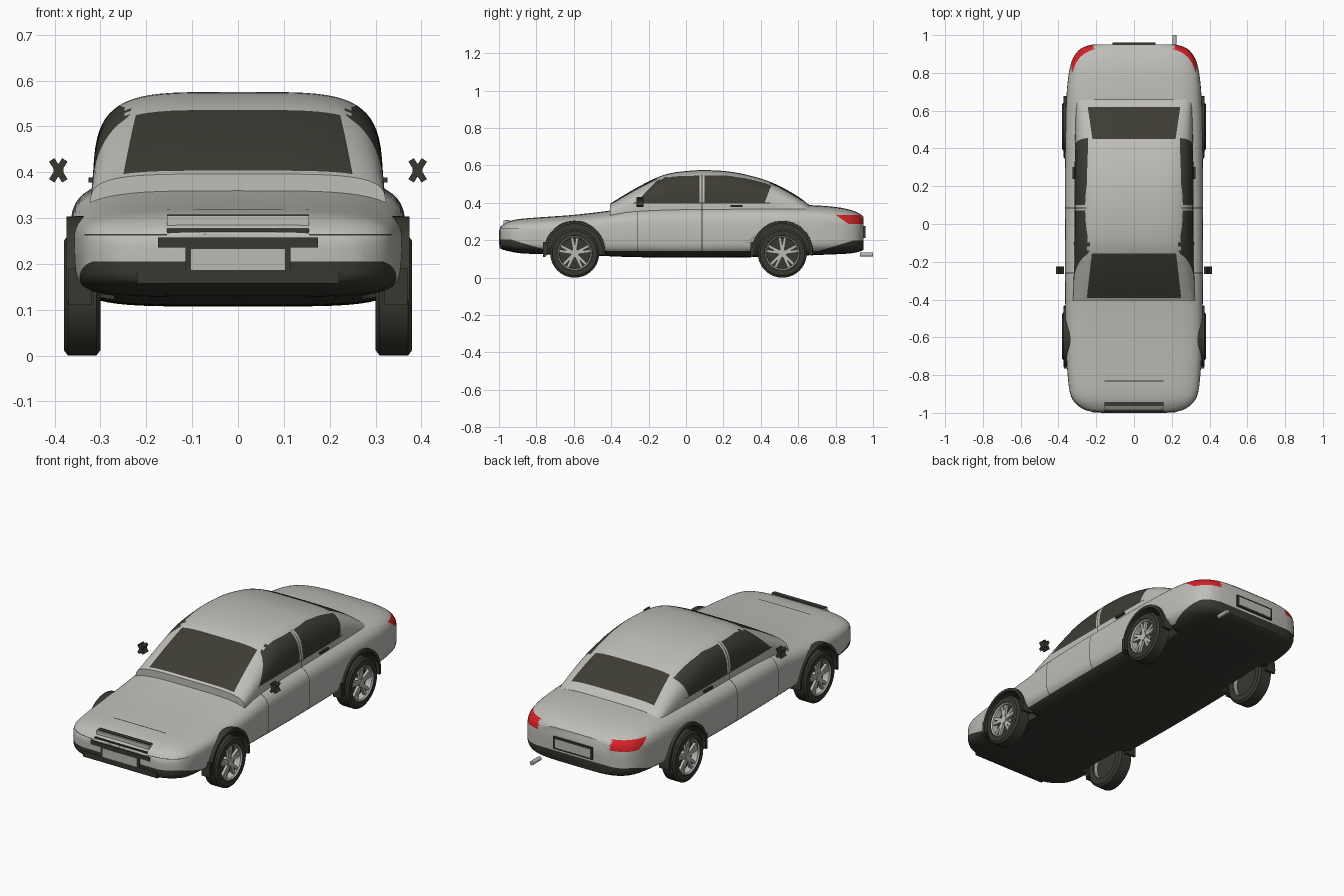
import bpy, bmesh
from math import sin, cos, pi, radians
from mathutils import Vector, Matrix

cube = bpy.data.objects.get("Cube")
if cube:
    bpy.data.objects.remove(cube, do_unlink=True)


def material(name, rgb):
    m = bpy.data.materials.new(name)
    m.use_nodes = True
    m.diffuse_color = (*rgb, 1)
    m.node_tree.nodes["Principled BSDF"].inputs["Base Color"].default_value = (*rgb, 1)
    return m


PAINT = material("silver paint", (.52, .51, .48))
BLACK = material("black trim", (.04, .039, .03))
GLASS = material("dark glass", (.047, .045, .034))
RED = material("red lamp", (.65, .015, .02))
METAL = material("light alloy", (.5, .49, .47))


def make(name, bm, mats, angle=35):
    bmesh.ops.recalc_face_normals(bm, faces=bm.faces)
    me = bpy.data.meshes.new(name)
    bm.to_mesh(me)
    bm.free()
    for m in mats:
        me.materials.append(m)
    ob = bpy.data.objects.new(name, me)
    bpy.context.collection.objects.link(ob)
    bpy.ops.object.select_all(action='DESELECT')
    ob.select_set(True)
    bpy.context.view_layer.objects.active = ob
    bpy.ops.object.shade_smooth_by_angle(angle=radians(angle))
    return ob


def loft(rings, cyclic=False):
    """Skin a list of closed rings; cap the ends unless cyclic."""
    bm = bmesh.new()
    rows = [[bm.verts.new(p) for p in r] for r in rings]
    pairs = list(zip(rows, rows[1:])) + ([(rows[-1], rows[0])] if cyclic else [])
    for a, b in pairs:
        for i in range(len(a)):
            j = (i + 1) % len(a)
            bm.faces.new((a[i], a[j], b[j], b[i]))
    if not cyclic:
        bm.faces.new(rows[0])
        bm.faces.new(rows[-1])
    bmesh.ops.recalc_face_normals(bm, faces=bm.faces)
    return bm


def smooth_rows(rows, steps=4):
    """Catmull-Rom interpolation between station rows."""
    p = [rows[0]] + rows + [rows[-1]]
    out = []
    for a, b, c, d in zip(p, p[1:], p[2:], p[3:]):
        for k in range(steps):
            t = k / steps
            out.append([.5 * (2*q + (r-o)*t + (2*o-5*q+4*r-s)*t*t + (3*q-o-3*r+s)*t**3)
                        for o, q, r, s in zip(a, b, c, d)])
    return out + [rows[-1]]


def power(v, n):
    return abs(v) ** (2 / n) * (1 if v >= 0 else -1)


def paint(bm, axes, poly, index, test):
    """Cut a convex outline into the faces passing test and recolour the inside."""
    region = [f for f in bm.faces if test(f.calc_center_median(), f.normal)]
    mid = [sum(p[k] for p in poly) / len(poly) for k in (0, 1)]
    planes = []
    for p, q in zip(poly, poly[1:] + poly[:1]):
        co, no, inner = Vector(), Vector(), Vector()
        for k, ax in enumerate(axes):
            co[ax], inner[ax] = p[k], mid[k]
        no[axes[0]], no[axes[1]] = q[1] - p[1], p[0] - q[0]
        if (inner - co).dot(no) > 0:
            no = -no
        planes.append((co, no))
        geom = set(region)
        for f in region:
            geom.update(f.edges)
            geom.update(f.verts)
        bmesh.ops.bisect_plane(bm, geom=list(geom), dist=1e-6, plane_co=co, plane_no=no)
        bm.normal_update()
        region = [f for f in bm.faces if test(f.calc_center_median(), f.normal)]
    for f in region:
        c = f.calc_center_median()
        if all((c - co).dot(no) < 0 for co, no in planes):
            f.material_index = index


def rect(a0, a1, b0, b1):
    return [(a0, b0), (a1, b0), (a1, b1), (a0, b1)]


def box(name, center, size, mat, rot=None):
    bm = bmesh.new()
    bmesh.ops.create_cube(bm, size=1, matrix=Matrix.Translation(center) @ (rot or Matrix()) @ Matrix.Diagonal((*size, 1)))
    return make(name, bm, [mat])


def rod(bm, p, q, r, n=32):
    d = Vector(q) - Vector(p)
    m = Matrix.Translation((Vector(p) + Vector(q)) / 2) @ d.to_track_quat('Z', 'Y').to_matrix().to_4x4()
    return bmesh.ops.create_cone(bm, cap_ends=True, segments=n, radius1=r, radius2=r, depth=d.length, matrix=m)


def lathe(profile, center, side, n=40):
    """Spin an (x, radius) outline around the axle."""
    return loft([[(side * x, center[0] + r * cos(a), center[1] + r * sin(a)) for x, r in profile]
                 for a in (2 * pi * i / n for i in range(n))], cyclic=True)


# Lower body: y, half width, top, bottom
STATIONS = [[-.995, .22, .265, .16], [-.98, .27, .282, .15], [-.94, .318, .303, .14],
            [-.88, .342, .315, .13], [-.75, .355, .325, .125], [-.6, .362, .336, .12],
            [-.42, .364, .357, .115], [-.28, .365, .38, .11], [0, .366, .39, .107], [.4, .364, .392, .11],
            [.66, .358, .388, .12], [.8, .345, .378, .125], [.88, .322, .362, .13],
            [.93, .28, .342, .14], [.95, .22, .325, .15]]


def body_ring(y, w, top, bot, n=56):
    zc, h = (top + bot) / 2, (top - bot) / 2
    return [(w * power(cos(a), 4 if sin(a) > 0 else 5), y, zc + h * power(sin(a), 4 if sin(a) > 0 else 5))
            for a in (2 * pi * i / n for i in range(n))]


bm = loft([body_ring(*r) for r in smooth_rows(STATIONS)])
everywhere = lambda c, n: True
on_side = lambda c, n: abs(c.x) > .28 and abs(n.x) > .3
for y in (-.26, .085):                                   # door gaps
    paint(bm, (1, 2), rect(y - .002, y + .002, .1, .37), 1, on_side)
paint(bm, (0, 1), rect(-.155, .155, -.835, -.829), 1, lambda c, n: n.z > .5 and c.y < -.7)
for s in (1, -1):                                        # lamp edges and rear lamps
    paint(bm, (0, 2), rect(s * .155, s * .335, .262, .265), 1, lambda c, n: c.y < -.86 and c.x * s > .1)
    paint(bm, (1, 2), [(.8, .336), (.87, .287), (1, .287), (1, .336)], 2,
          lambda c, n: c.y > .75 and c.x * s > .215)
paint(bm, (1, 2), rect(-1.2, 1.2, 0, .142), 1, everywhere)
paint(bm, (1, 2), [(-1.1, .205), (-.94, .205), (-.72, .14), (-.72, 0), (-1.1, 0)], 1, lambda c, n: c.y < -.6)
paint(bm, (1, 2), [(1.1, .2), (.9, .2), (.7, .14), (.7, 0), (1.1, 0)], 1, lambda c, n: c.y > .6)
body = make("body", bm, [PAINT, BLACK, RED])

# Wheel wells
AXLES = [(-.595, .131), (.515, .131)]
bm = bmesh.new()
for y, z in AXLES:
    for s in (1, -1):
        rod(bm, (s * .27, y, z + .01), (s * .5, y, z + .01), .152, 48)
for f in bm.faces:
    f.material_index = 1
cutter = make("wheel_well_cutter", bm, [PAINT, BLACK, RED])
cutter.hide_render = True
mod = body.modifiers.new("wheel wells", 'BOOLEAN')
mod.object, mod.operation, mod.solver = cutter, 'DIFFERENCE', 'EXACT'
bpy.context.view_layer.objects.active = body
bpy.ops.object.modifier_apply(modifier=mod.name)
bpy.data.objects.remove(cutter, do_unlink=True)

# Cabin: y, half width, top
ROOF = [[-.405, .323, .396], [-.3, .32, .46], [-.2, .318, .514], [-.12, .317, .549], [-.03, .316, .567],
        [.1, .316, .575], [.25, .315, .565], [.4, .313, .53], [.5, .311, .49], [.6, .309, .433], [.66, .308, .388]]
BASE = .31


def cabin_ring(y, w, top, n=36):
    return [(w * power(cos(a), 4.5), y, BASE + (top - BASE) * power(sin(a), 4.5))
            for a in (pi * i / n for i in range(n + 1))]


bm = loft([cabin_ring(*r) for r in smooth_rows(ROOF)])
flank = lambda c, n: abs(c.x) > .24 and abs(n.x) > .2
paint(bm, (0, 1), [(-.25, -.393), (.25, -.393), (.223, -.155), (-.223, -.155)], 1,
      lambda c, n: n.z > .3 and c.y < 0)
paint(bm, (0, 1), [(-.22, .45), (.22, .45), (.245, .62), (-.245, .62)], 1, lambda c, n: n.z > .3 and c.y > .35)
paint(bm, (1, 2), [(-.27, .4), (.072, .4), (.072, .546), (-.12, .54), (-.16, .515)], 1, flank)
paint(bm, (1, 2), [(.1, .4), (.42, .4), (.46, .505), (.38, .522), (.22, .546), (.1, .546)], 1, flank)
paint(bm, (1, 2), rect(.083, .087, .35, .55), 1, flank)
paint(bm, (1, 2), rect(-.28, .45, .397, .401), 1, flank)
make("cabin", bm, [PAINT, GLASS])

# Wheels, arches and flaps
TYRE = [(.3, .088), (.3, .119), (.309, .131), (.371, .131), (.38, .119), (.38, .094), (.366, .088)]
RIM = [(.305, .09), (.305, .084), (.365, .082), (.374, .084), (.379, .09), (.374, .096)]
for (y, z), end in zip(AXLES, ("front", "rear")):
    for s, hand in ((1, "left"), (-1, "right")):
        tag = end + "_" + hand
        make("tyre_" + tag, lathe(TYRE, (y, z), s), [BLACK])
        make("rim_" + tag, lathe(RIM, (y, z), s), [METAL])
        bm = bmesh.new()
        rod(bm, (s * .325, y, z), (s * .34, y, z), .084)
        make("brake_disc_" + tag, bm, [BLACK])
        bm = bmesh.new()
        rod(bm, (s * .335, y, z), (s * .374, y, z), .022, 20)
        for k in range(5):                               # paired spokes
            for off in (-.17, .17):
                turn = Matrix.Rotation(2 * pi * k / 5 + off, 4, 'X')
                bmesh.ops.create_cube(bm, size=1, matrix=Matrix.Translation((s * .364, y, z)) @ turn
                                      @ Matrix.Translation((0, 0, .05)) @ Matrix.Diagonal((.014, .015, .07, 1)))
        make("spokes_" + tag, bm, [METAL])
        arc = [radians(-8 + 196 * i / 28) for i in range(29)]
        make("arch_" + tag, loft([[(s * x, y + r * cos(a), z + .01 + r * sin(a)) for x, r in
                                   ((.315, .147), (.374, .147), (.374, .162), (.315, .165))] for a in arc]), [BLACK])
        box("flap_" + tag, (s * .345, y - .163, .15), (.05, .012, .08), BLACK)

# Mirrors and door handles
for s, hand in ((1, "left"), (-1, "right")):
    for k, tilt in enumerate((1, -1)):
        box(f"mirror_{hand}_{k + 1}", (s * .392, -.245, .404), (.014, .038, .054), BLACK,
            Matrix.Rotation(tilt * radians(32), 4, 'Y'))
    box("mirror_core_" + hand, (s * .392, -.245, .404), (.022, .036, .03), BLACK)
    box("door_handle_" + hand, (s * .319, .27, .383), (.014, .065, .011), BLACK)

# Nose trim, plates and exhaust
box("bumper_bar", (0, -.985, .247), (.35, .03, .022), BLACK)
box("grille_slot", (0, -.97, .271), (.31, .044, .012), BLACK)
box("grille_panel", (0, -.96, .292), (.31, .03, .026), PAINT)
box("grille_top_gap", (0, -.955, .306), (.31, .024, .004), BLACK)
box("lower_intake", (0, -.985, .172), (.44, .025, .03), BLACK)
for end, s, y, z in (("front", -1, -.994, .21), ("rear", 1, .955, .245)):
    box(end + "_plate_frame", (0, y, z), (.23, .01, .064), BLACK)
    box(end + "_plate", (0, y + s * .004, z), (.206, .004, .046), METAL)
bm = bmesh.new()
rod(bm, (.215, .93, .123), (.215, 1, .123), .011, 16)
make("exhaust_tip", bm, [METAL])
